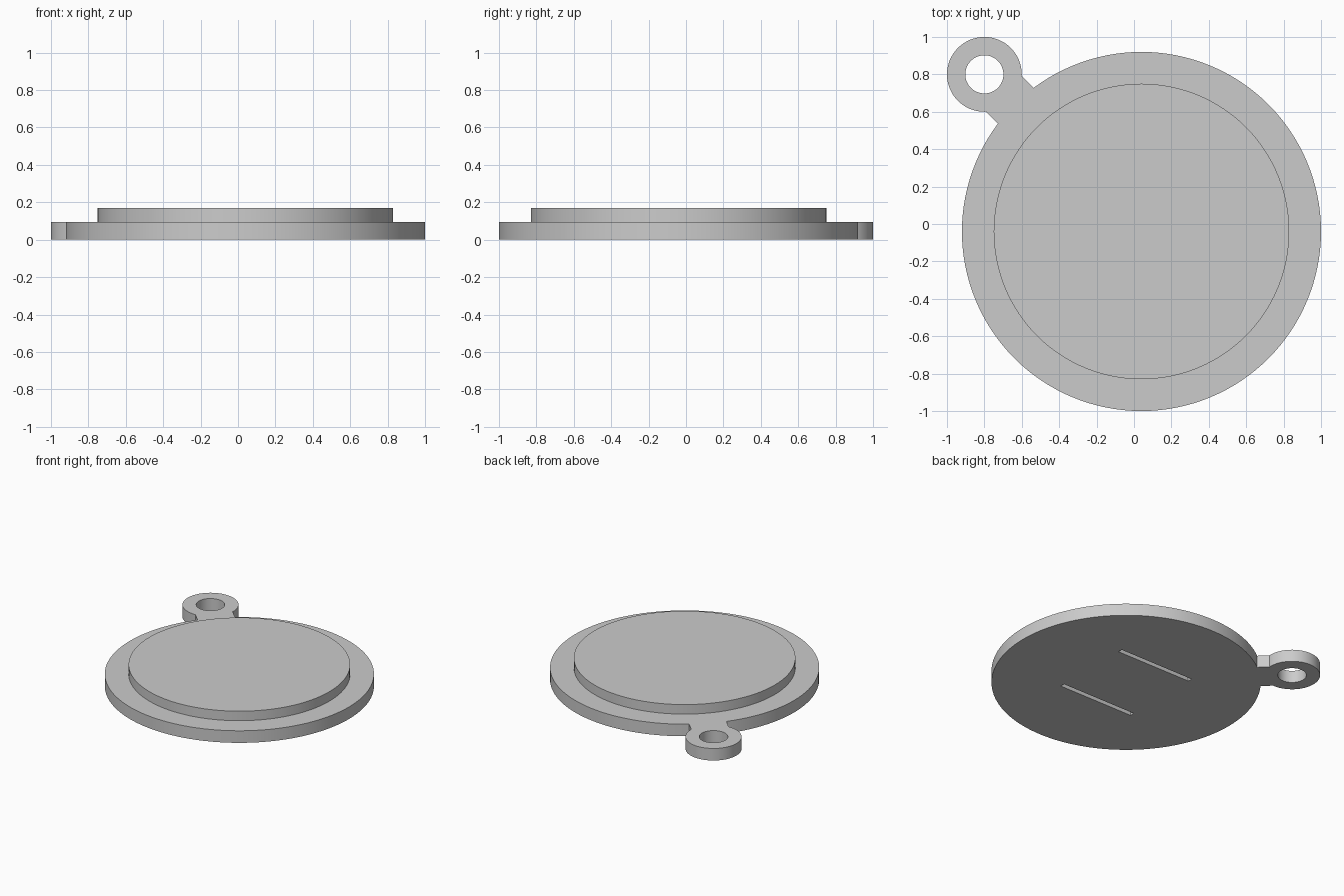
import bpy
import math

cube = bpy.data.objects.get("Cube")
if cube:
    bpy.data.objects.remove(cube, do_unlink=True)

CENTRE = (0.04, -0.04)
LOOP = (-0.8, 0.8)
THICK = 0.095

grey = bpy.data.materials.new("plain_grey")
grey.use_nodes = True
colour = (0.6, 0.6, 0.6, 1)
grey.diffuse_color = colour
grey.node_tree.nodes["Principled BSDF"].inputs["Base Color"].default_value = colour


def finish(name):
    ob = bpy.context.object
    ob.name = name
    ob.data.materials.clear()
    ob.data.materials.append(grey)
    return ob


def disc(name, centre, radius, z0, z1, sides):
    bpy.ops.mesh.primitive_cylinder_add(
        vertices=sides, radius=radius, depth=z1 - z0,
        location=(*centre, (z0 + z1) / 2))
    return finish(name)


def block(name, centre, size, z0, z1, angle=0):
    bpy.ops.mesh.primitive_cube_add(
        size=1, location=(*centre, (z0 + z1) / 2), rotation=(0, 0, angle))
    ob = finish(name)
    ob.scale = (*size, z1 - z0)
    bpy.ops.object.transform_apply(location=False, rotation=False, scale=True)
    return ob


def combine(target, tool, operation):
    tool.hide_render = True
    bpy.ops.object.select_all(action='DESELECT')
    target.select_set(True)
    bpy.context.view_layer.objects.active = target
    mod = target.modifiers.new(operation, 'BOOLEAN')
    mod.operation = operation
    mod.solver = 'EXACT'
    mod.object = tool
    bpy.ops.object.modifier_apply(modifier=mod.name)
    bpy.data.objects.remove(tool, do_unlink=True)


# Round base plate with its raised centre
body = disc("base_plate", CENTRE, 0.96, 0, THICK, 128)
combine(body, disc("raised_centre", CENTRE, 0.79, 0.07, 0.17, 128), 'UNION')

# Hanging loop on a short diagonal neck
combine(body, disc("hanging_loop", LOOP, 0.2, 0, THICK, 64), 'UNION')
reach = 0.25 * math.sqrt(0.5)
neck_centre = (LOOP[0] + reach, LOOP[1] - reach)
combine(body, block("loop_neck", neck_centre, (0.2, 0.27), 0, THICK, -math.pi / 4), 'UNION')
combine(body, disc("loop_hole", LOOP, 0.102, -0.1, 0.2, 64), 'DIFFERENCE')

# Two narrow slots in the underside
for side in (-1, 1):
    spot = (CENTRE[0], CENTRE[1] + side * 0.32)
    combine(body, block("slot", spot, (0.65, 0.036), -0.1, 0.05), 'DIFFERENCE')

# Smooth walls with crisp rims
body.select_set(True)
bpy.context.view_layer.objects.active = body
bpy.ops.object.shade_smooth_by_angle(angle=math.radians(30))
